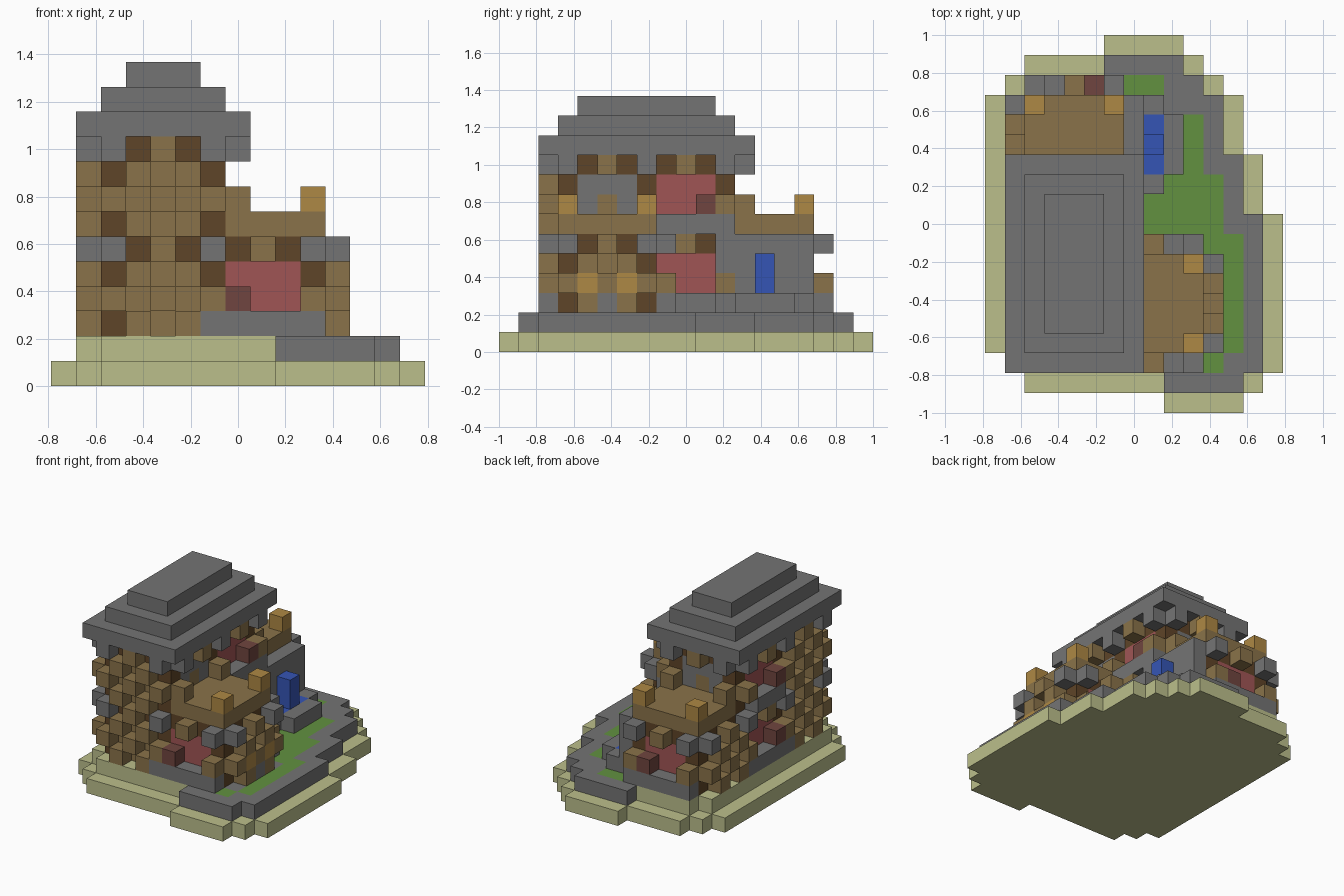
import bpy
import bmesh
from mathutils import Vector

if "Cube" in bpy.data.objects:
    bpy.data.objects.remove(bpy.data.objects["Cube"], do_unlink=True)

S = 2 / 19  # size of one block

COLOURS = {
    "stone": (0.175, 0.175, 0.175),
    "sand": (0.50, 0.52, 0.26),
    "wood": (0.254, 0.171, 0.067),
    "dark_wood": (0.114, 0.058, 0.021),
    "light_wood": (0.423, 0.246, 0.058),
    "red_door": (0.352, 0.091, 0.091),
    "dark_red": (0.162, 0.06, 0.05),
    "grass": (0.122, 0.283, 0.051),
    "water": (0.036, 0.091, 0.462),
}
MATS = {}
for name, rgb in COLOURS.items():
    m = bpy.data.materials.new(name)
    m.use_nodes = True
    m.diffuse_color = (*rgb, 1)
    m.node_tree.nodes["Principled BSDF"].inputs["Base Color"].default_value = (*rgb, 1)
    MATS[name] = m


def fill(part, colour, xs, ys, zs):
    """Fill an inclusive range of blocks with one colour."""
    for i in range(xs[0], xs[1] + 1):
        for j in range(ys[0], ys[1] + 1):
            for k in range(zs[0], zs[1] + 1):
                part[i, j, k] = colour


def build(name, part):
    """Skin the blocks of one part, leaving out faces between neighbours."""
    names = sorted(set(part.values()))
    bm = bmesh.new()
    for cell, colour in part.items():
        centre = Vector(cell) + Vector((0.5, 0.5, 0.5))
        for axis in range(3):
            for sign in (-1, 1):
                n = Vector((0, 0, 0))
                n[axis] = sign
                if tuple(int(a + b) for a, b in zip(cell, n)) in part:
                    continue
                u = Vector((0, 0, 0))
                u[(axis + 1) % 3] = 0.5
                v = n.cross(u)
                mid = centre + n / 2
                corners = (mid - u - v, mid + u - v, mid + u + v, mid - u + v)
                verts = [bm.verts.new(((p.x - 7.5) * S, (p.y - 9.5) * S, p.z * S))
                         for p in corners]
                bm.faces.new(verts).material_index = names.index(colour)
    bmesh.ops.remove_doubles(bm, verts=bm.verts, dist=S / 100)
    bmesh.ops.dissolve_limit(bm, angle_limit=0.01, verts=bm.verts, edges=bm.edges,
                             delimit={"MATERIAL"})
    mesh = bpy.data.meshes.new(name)
    bm.to_mesh(mesh)
    bm.free()
    for n in names:
        mesh.materials.append(MATS[n])
    bpy.context.collection.objects.link(bpy.data.objects.new(name, mesh))


# Sand base: rows of (first row, last row, left, right)
base = {}
for j0, j1, left, right in ((0, 0, 9, 12), (1, 1, 2, 13), (2, 2, 1, 14), (3, 9, 0, 14),
                            (10, 12, 0, 13), (13, 15, 0, 12), (16, 16, 1, 11),
                            (17, 17, 2, 10), (18, 18, 6, 9)):
    fill(base, "sand", (left, right), (j0, j1), (0, 0))
build("sand_base", base)

# Terrace with sand below the house, paving and lawn
ground = {}
for j0, j1, left, right in ((1, 1, 9, 12), (2, 2, 2, 13), (3, 9, 1, 13), (10, 12, 1, 12),
                            (13, 15, 1, 11), (16, 16, 2, 10), (17, 17, 6, 9)):
    fill(ground, "stone", (left, right), (j0, j1), (1, 1))
for i, j, k in ground:
    if i <= (8 if j < 8 else 5) and j > 1:
        ground[i, j, k] = "sand"
for xs, ys in (((8, 11), (9, 10)), ((9, 11), (11, 11)), ((10, 10), (12, 14)),
               ((11, 12), (8, 8)), ((12, 12), (3, 8)), ((11, 11), (2, 2)), ((7, 8), (16, 16))):
    fill(ground, "grass", xs, ys, (1, 1))
build("ground_terrace", ground)

# Solid cores of the tower and its two annexes
walls, studs = {}, {}
fill(walls, "wood", (2, 6), (3, 11), (2, 9))
fill(walls, "wood", (7, 10), (3, 7), (2, 6))
fill(walls, "wood", (2, 6), (12, 15), (2, 6))


def wall(start, step, out, length, levels, bays, knob=0, first=0):
    """Timber wall: posts every fourth block, beams, bays and alternating studs."""
    for t in range(first, length):
        bay = bays[min(t // 4, len(bays) - 1)]
        post = t % 4 == 0
        near_door = bay == "door" or (post and t and bays[t // 4 - 1] == "door")
        for k in range(levels[0], levels[1] + 1):
            i, j = start[0] + step[0] * t, start[1] + step[1] * t
            beam = k in (5, 9)
            opening = not post and k in (3, 4, 7, 8)
            inner = "dark_wood" if post or beam else "wood"
            outer = None
            if (t + k) % 2:
                outer = "stone" if post and beam else "wood"
            if opening and bay == "door":
                inner = "red_door"
                outer = "dark_red" if k in (3, 7) and t == knob else None
            elif opening and bay == "arch":
                inner = "wood" if k == 7 and t % 4 == 2 else "stone"
                outer = None
            elif opening and bay == "window" and k == 3 and t % 2:
                outer = "light_wood"
            elif k == 2 and bay == "window" and t == 2:
                outer = "stone"
            elif near_door and (k == 2 or (k == 6 and not post)):
                outer = "stone"
            walls[i, j, k] = inner
            cell = (i + out[0], j + out[1], k)
            if outer and cell not in walls:
                studs[cell] = outer


X, Y = (1, 0), (0, 1)
LEFT, RIGHT, FRONT, BACK = (-1, 0), (1, 0), (0, -1), (0, 1)
LOW, HIGH = (2, 5), (6, 9)
# Tower walls
wall((2, 3), X, FRONT, 5, (2, 9), ["plain"])
wall((2, 3), Y, LEFT, 13, LOW, ["plain", "door", "plain"], knob=5)
wall((2, 3), Y, LEFT, 9, HIGH, ["plain", "door", "plain"], knob=5)
wall((6, 3), Y, RIGHT, 9, HIGH, ["arch", "door", "plain"], knob=7)
wall((2, 11), X, BACK, 5, HIGH, ["arch", "plain"])
wall((6, 7), Y, RIGHT, 5, LOW, ["door", "plain"], knob=1, first=1)
# Annex walls
wall((6, 3), X, FRONT, 5, LOW, ["door", "plain"], knob=1)
wall((10, 3), Y, RIGHT, 5, LOW, ["window", "plain"])
wall((6, 7), X, BACK, 5, LOW, ["door", "plain"], knob=1, first=1)
wall((2, 15), X, BACK, 5, LOW, ["door", "plain"], knob=3)
build("timber_walls", walls)
build("wall_studs", studs)

# Corner posts on the annex roofs
for n, (i, j) in enumerate(((10, 3), (10, 7), (2, 15), (6, 15))):
    build(f"corner_post_{n + 1}", {(i, j, 7): "light_wood"})

# Stepped roof
roof = {}
for n in range(3):
    fill(roof, "stone", (1 + n, 7 - n), (2 + n, 12 - n), (10 + n, 10 + n))
build("stepped_roof", roof)

# Stone wall with a fountain basin
rock = {(7, 11, 6): "stone", (8, 11, 2): "stone", (8, 15, 2): "stone"}
fill(rock, "stone", (7, 7), (11, 15), (2, 5))
fill(rock, "stone", (9, 9), (12, 14), (2, 2))
build("stone_wall_and_basin", rock)
water = {}
fill(water, "water", (8, 8), (12, 14), (2, 2))
fill(water, "water", (8, 8), (13, 13), (3, 4))
build("fountain_water", water)
